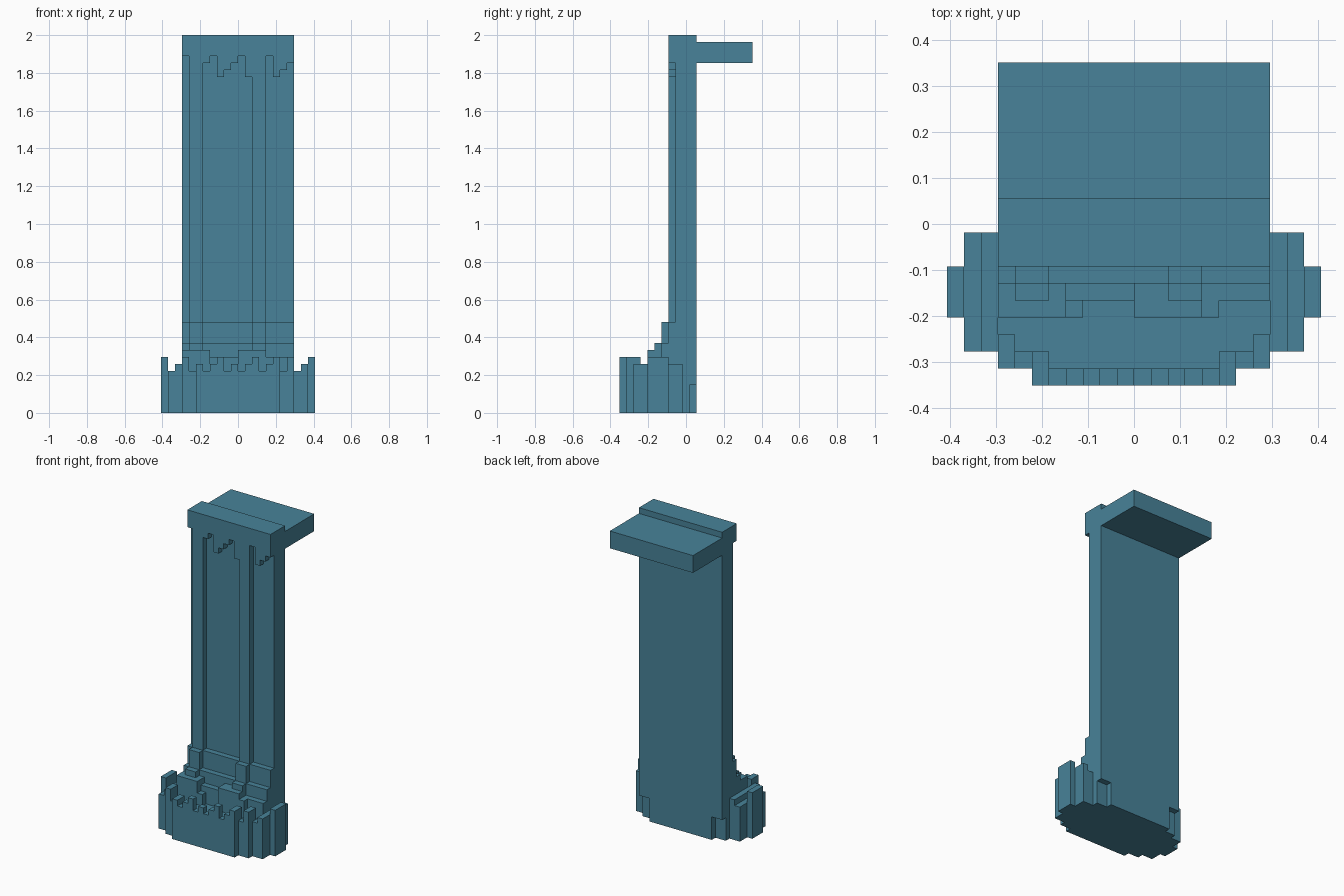
import bpy
import bmesh

U = 2 / 54  # one block

cube = bpy.data.objects.get("Cube")
if cube:
    bpy.data.objects.remove(cube)

blue = bpy.data.materials.new("water blue")
blue.use_nodes = True
rgba = (0.065, 0.226, 0.319, 1)
blue.diffuse_color = rgba
blue.node_tree.nodes["Principled BSDF"].inputs["Base Color"].default_value = rgba


def finish(name, bm):
    bmesh.ops.recalc_face_normals(bm, faces=bm.faces)
    mesh = bpy.data.meshes.new(name)
    bm.to_mesh(mesh)
    bm.free()
    mesh.materials.append(blue)
    obj = bpy.data.objects.new(name, mesh)
    bpy.context.collection.objects.link(obj)
    return obj


def blocks(name, boxes):
    """Boxes given in block units as x0, x1, y0, y1, z0, z1."""
    bm = bmesh.new()
    for x0, x1, y0, y1, z0, z1 in boxes:
        verts = bmesh.ops.create_cube(bm, size=1)["verts"]
        for v in verts:
            v.co.x = U * (x1 if v.co.x > 0 else x0)
            v.co.y = U * (y1 if v.co.y > 0 else y0)
            v.co.z = U * (z1 if v.co.z > 0 else z0)
    return finish(name, bm)


# Stepped oval pool, mirrored from its right half
half = [(6, -9.5), (6, -8.5), (8, -8.5), (8, -7.5), (10, -7.5), (10, -5.5),
        (11, -5.5), (11, -2.5), (10, -2.5), (10, -0.5), (8, -0.5), (8, 0.5),
        (6, 0.5), (6, 1.5)]
outline = half + [(-x, y) for x, y in reversed(half)]
POOL = 5
bm = bmesh.new()
face = bm.faces.new([bm.verts.new((x * U, y * U, 0)) for x, y in outline])
top = bmesh.ops.extrude_face_region(bm, geom=[face])["geom"]
bmesh.ops.translate(bm, vec=(0, 0, POOL * U),
                    verts=[g for g in top if isinstance(g, bmesh.types.BMVert)])
finish("pool", bm)

# Uneven splash rim around the pool, one height for each block column
rim_heights = [8, 6, 7, 8, 6, 7, 6, 7, 8, 6, 7, 6, 7, 8, 6, 7, 8, 6, 7, 6, 7, 8]
rim = []
rim_heights[18:22] = [8, 6, 7, 8]
for i, h in enumerate(rim_heights):
    x = i - 11
    d = max(-x, x + 1)
    outer = -9.5 if d <= 6 else -8.5 if d <= 8 else -7.5 if d <= 10 else -5.5
    inner = (-8.5 if d <= 5 else -7.5 if d <= 7 else -6.5 if d <= 8
             else -0.5 if d <= 10 else -2.5)
    rim.append((x, x + 1, outer, inner, POOL, h))
blocks("splash_rim", rim)

# Main sheet of falling water, overhanging the pool's back corners
blocks("water_sheet", [(-8, 8, -1.5, 0.5, POOL, 54), (-8, 8, 0.5, 1.5, 4, 54),
                       (-6, 6, 0.5, 1.5, POOL - 1, POOL)])

# Flat stream feeding the fall from behind
blocks("upper_stream", [(-8, 8, 1.5, 9.5, 50, 53)])

# Ragged lip along the top, one lower edge for each block column
lip_bottoms = [51, 48, 48, 50, 51, 48, 49, 50, 51, 48, 48, 48, 51, 48, 49, 50]
blocks("top_lip", [(i - 8, i - 7, -2.5, -1.5, b, 54)
                   for i, b in enumerate(lip_bottoms)])

# Two raised streams with thicker feet
streams = [(-7, -5), (2, 4)]
for side, (a, b) in zip(("right", "left"), streams):
    blocks(side + "_raised_stream", [(a, b, -2.5, -1.5, 13, 48),
                                     (a, b, -3.5, -2.5, 10, 13),
                                     (a, b, -4.5, -3.5, 9, 10)])

# Steps where the water spreads at the bottom
blocks("bottom_steps", [(-8, 8, -2.5, -1.5, POOL, 13),
                        (-8, 8, -3.5, -2.5, POOL, 10),
                        (-8, 8, -4.5, -3.5, POOL, 8)])

# Foam blocks in front of the steps
foam = [(-4, -3, -5.5, -4.5, POOL, 7), (4, 5, -5.5, -4.5, POOL, 8)]
for a, b in ((-8, -4), (0, 4)):
    foam += [(a, b, -5.5, -4.5, POOL, 9), (a, b, -4.5, -3.5, 8, 9)]
blocks("foam_blocks", foam)
